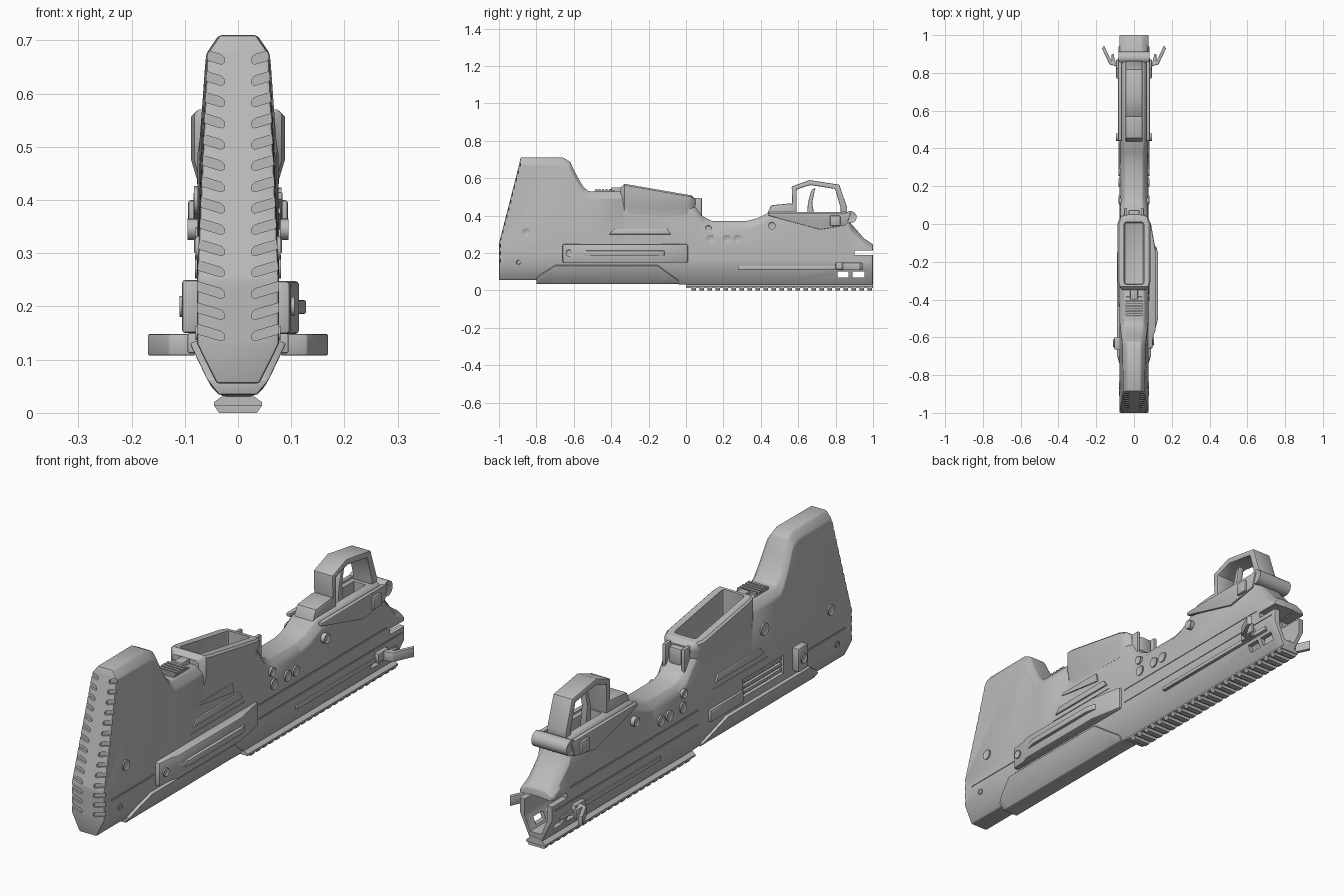
import bpy, bmesh, math
from mathutils import Matrix

cube = bpy.data.objects.get("Cube")
if cube:
    bpy.data.objects.remove(cube, do_unlink=True)

GREY = (0.5, 0.5, 0.5, 1)
grey_material = bpy.data.materials.new("matte grey")
grey_material.use_nodes = True
grey_material.diffuse_color = GREY
grey_material.node_tree.nodes["Principled BSDF"].inputs["Base Color"].default_value = GREY
parts, cutters = [], []


def make(name, bm, bevel=0, cutter=False):
    """Turn a bmesh into a part, or into a hidden cutter."""
    bmesh.ops.recalc_face_normals(bm, faces=bm.faces)
    mesh = bpy.data.meshes.new(name)
    bm.to_mesh(mesh)
    bm.free()
    ob = bpy.data.objects.new(name, mesh)
    bpy.context.collection.objects.link(ob)
    if bevel:
        modifier = ob.modifiers.new("Bevel", 'BEVEL')
        modifier.width, modifier.segments, modifier.limit_method = bevel, 2, 'ANGLE'
    ob.hide_render = cutter
    (cutters if cutter else parts).append(ob)
    return ob


def loft(name, rows, **options):
    """Skin half sections (bottom to top), mirrored across x."""
    bm = bmesh.new()
    rings = [[bm.verts.new(p) for p in row] +
             [bm.verts.new((-x, y, z)) for x, y, z in reversed(row)] for row in rows]
    count = len(rings[0])
    for a, b in zip(rings, rings[1:]):
        for i in range(count):
            j = (i + 1) % count
            bm.faces.new((a[i], a[j], b[j], b[i]))
    for ring in (rings[0], rings[-1]):
        for i in range(count // 2 - 1):
            bm.faces.new((ring[i], ring[i + 1], ring[count - 2 - i], ring[count - 1 - i]))
    return make(name, bm, **options)


def add_prism(bm, outline, axis, start, end):
    """Extrude a flat outline along one axis."""
    place = {'x': lambda u, v, t: (t, u, v), 'y': lambda u, v, t: (u, t, v),
             'z': lambda u, v, t: (u, v, t)}[axis]
    low, high = ([bm.verts.new(place(u, v, t)) for u, v in outline] for t in (start, end))
    bm.faces.new(low)
    bm.faces.new(high)
    for i in range(len(outline)):
        j = (i + 1) % len(outline)
        bm.faces.new((low[i], low[j], high[j], high[i]))


def prism(name, outline, axis, start, end, both=False, **options):
    """One extruded outline, with a twin on the other flank if asked."""
    bm = bmesh.new()
    add_prism(bm, outline, axis, start, end)
    if both and axis == 'x':
        add_prism(bm, outline, axis, -start, -end)
    elif both:
        add_prism(bm, [(-u, v) for u, v in outline], axis, start, end)
    return make(name, bm, **options)


def boxes(name, items, both=False, **options):
    """Boxes given as x, y and z ranges."""
    bm = bmesh.new()
    for x0, x1, y0, y1, z0, z1 in items:
        for side in ((1, -1) if both else (1,)):
            add_prism(bm, [(side * x0, y0), (side * x1, y0), (side * x1, y1), (side * x0, y1)], 'z', z0, z1)
    return make(name, bm, **options)


def pin(name, y, z, radius, reach, sides=(1, -1)):
    """Cross pin with a recessed face on the chosen flanks."""
    bm = bmesh.new()
    for side in sides:
        spot = Matrix.Translation((side * reach / 2, y, z)) @ Matrix.Rotation(side * math.pi / 2, 4, 'Y')
        made = bmesh.ops.create_cone(bm, cap_ends=True, segments=20, radius1=radius, radius2=radius,
                                     depth=reach, matrix=spot)
        faces = {face for vert in made["verts"] for face in vert.link_faces}
        caps = [f for f in faces if len(f.verts) > 4 and f.calc_center_median().x * side > reach / 2]
        bmesh.ops.inset_region(bm, faces=caps, thickness=radius * .35, depth=-.004)
    return make(name, bm)


def cut(ob, *tools):
    for tool in tools:
        modifier = ob.modifiers.new("Cut", 'BOOLEAN')
        modifier.operation, modifier.solver, modifier.object = 'DIFFERENCE', 'EXACT', tool


# Main body: y, forward lean of the top, top height, shoulder half width, bottom height
stations = [
    (-1, .115, .71, .058, .055), (-.72, .06, .71, .06, .055), (-.66, .04, .69, .062, .055),
    (-.6, .015, .62, .067, .05), (-.55, 0, .555, .072, .045), (-.52, 0, .53, .076, .045),
    (-.34, 0, .53, .076, .045), (-.33, 0, .47, .074, .045), (.03, 0, .47, .072, .03),
    (.06, 0, .44, .07, .03), (.09, 0, .395, .07, .03), (.14, 0, .37, .07, .03),
    (.32, 0, .37, .07, .03), (.38, 0, .385, .072, .03), (.45, 0, .42, .076, .03),
    (.86, 0, .42, .076, .03), (.88, 0, .36, .072, .03), (.95, 0, .28, .066, .03),
    (1, 0, .245, .066, .03)]
rows = []
for y, lean, top, shoulder, bottom in stations:
    drop = min(.035, (top - .2) * .3)
    half = [(.018 + bottom * .4, bottom), (.077, .13), (.077, min(.25, top - drop - .01)),
            (shoulder, top - drop), (shoulder - .024, top)]
    rows.append([(x, y + lean * min(1, max(0, (z - .25) / .45)), z) for x, z in half])
body = loft("main_body", rows, bevel=.006)

# Flared magazine well
rows = []
for y, top, width in ((-.35, .55, .06), (-.33, .57, .082), (-.3, .565, .088), (0, .513, .088),
                      (.03, .508, .078), (.05, .49, .055)):
    rows.append([(width * .84, y, .4), (width * .88, y, .44), (width, y, .475),
                 (width, y, top - .008), (width - .008, y, top)])
well = loft("magazine_well", rows)

# Cutters: magazine cavity, front opening, slots, seams and trigger slot
cavity = boxes("well_cutter", [(-.052, .052, -.32, .01, .2, .7)], bevel=.012, cutter=True)
opening = loft("opening_cutter", [[(.025, y, .06), (.052, y, .12), (.052, y, .19), (.03, y, .215)]
                                  for y in (.78, 1.05)], cutter=True)
slots = boxes("slot_cutter", [(-.2, .2, .9, 1.05, .188, .212), (-.2, .2, .81, .87, .07, .1),
                              (-.2, .2, .89, .955, .07, .1)], cutter=True)
seams = boxes("seam_cutter", [(.074, .1, start, end, z, z + .006) for start, end, z in (
    (.03, .88, .222), (.03, .98, .163), (-.95, -.67, .195), (-.43, -.07, .274))], both=True, cutter=True)
trigger_slot = boxes("trigger_slot_cutter", [(-.028, .028, .6, .81, .36, .5)], cutter=True)
port = boxes("port_cutter", [(-.1, -.062, -.54, -.27, .165, .24)], cutter=True)

# Pad grooves: pills open to the side of the shoulder pad
bm = bmesh.new()
radius, inner = .009, .034
arc = [(inner + radius * math.cos(a), radius * math.sin(a))
       for a in (math.pi * (.5 + k / 6) for k in range(7))]
for i in range(14):
    z = .145 + .04 * i
    y = -1 + max(0, z - .25) * .256
    for side in (-1, 1):
        pill = arc + [(.1, -radius), (.1, radius)]
        outline = [(side * u, z + v + (u - inner) * .3) for u, v in pill]
        add_prism(bm, outline, 'y', y - .03, y + .008)
grooves = make("pad_groove_cutter", bm, cutter=True)
cut(body, cavity, opening, slots, seams, trigger_slot, port, grooves)
cut(well, cavity)

# Lower cover wrapped round the keel
rows = []
for y, top in ((-.8, .065), (-.77, .09), (-.7, .135), (-.15, .135), (-.09, .09), (-.04, .055)):
    x = .04 + (top - .035) * .47
    rows.append([(.036, y, .034), (x + .004, y, top - .004), (x - .008, y, top)])
loft("lower_cover", rows, bevel=.004)

# Accessory rail with teeth
rail_side = [(.045, .013), (.045, .02), (.024, .036), (.024, .05)]
prism("rail_core", rail_side + [(-x, z) for x, z in reversed(rail_side)], 'y', 0, 1)
bm = bmesh.new()
for i in range(23):
    y = .03 + i * .0428
    add_prism(bm, [(-.036, 0), (.036, 0), (.045, .014), (-.045, .014)], 'y', y, y + .024)
make("rail_teeth", bm)

# Left flank: bolt cover with rib and end boss
prism("bolt_cover", [(.06, -.66), (.098, -.66), (.103, -.59), (.115, -.56), (.115, -.14), (.088, .01),
                     (.06, .01)], 'z', .148, .248, bevel=.008)
prism("bolt_cover_rib", [(.09, -.57), (.112, -.56), (.128, -.5), (.128, -.16), (.118, -.12), (.09, -.1)],
      'z', .186, .212, bevel=.004)
pin("bolt_cover_boss", -.625, .2, .018, .106, sides=(1,))

# Right flank: block, port ribs and sliding cover
boxes("side_block", [(-.105, -.07, -.665, -.6, .15, .25)], bevel=.006)
pin("side_block_boss", -.632, .2, .02, .11, sides=(-1,))
boxes("port_ribs", [(-.074, -.06, -.53, -.28, z, z + .012) for z in (.175, .198, .221)])
boxes("port_cover", [(-.088, -.07, -.26, -.04, .15, .2)], bevel=.005)

# Raised flank panels
prism("flank_panel", [(-.41, .3), (-.08, .3), (-.1, .328), (-.385, .328)], 'x', .07, .083,
      both=True, bevel=.003)
prism("flank_strip", [(-.37, .375), (-.14, .345), (-.15, .385), (-.36, .385)], 'x', .07, .08)

# Pins
pin("stock_pin", -.855, .31, .022, .08)
pin("stock_toe_pin", -.895, .15, .013, .08)
pin("upper_pin", -.41, .4, .026, .083, sides=(-1,))
for label, y in (("rear", .13), ("middle", .22), ("front", .275)):
    pin(label + "_grip_pin", y, .275, .022, .081)
pin("neck_pin", .12, .33, .018, .08)
pin("pivot_pin", .46, .345, .02, .095)

# Magazine catch and bolt release
boxes("magazine_catch", [(-.03, .03, .03, .075, .41, .485)], bevel=.008)
boxes("catch_ribs", [(.036, .052, .03, .085, .39, .495)], both=True, bevel=.005)
boxes("release_base", [(-.045, .045, -.49, -.385, .52, .534)], bevel=.003)
boxes("release_lever", [(-.02, .02, -.4, -.34, .52, .55)], bevel=.003)
boxes("release_ribs", [(-.045, .045, y, y + .011, .53, .543) for y in (-.485 + i * .018 for i in range(5))])

# Trigger guard, trigger and mount
guard_outer = [(.57, .41), (.565, .555), (.66, .59), (.82, .565), (.862, .44), (.862, .41)]
guard_inner = [(.827, .41), (.827, .44), (.797, .543), (.665, .563), (.592, .54), (.592, .41)]
prism("trigger_guard", guard_outer + guard_inner, 'x', -.045, .045, bevel=.005)
prism("guard_foot", [(.43, .4), (.455, .455), (.555, .465), (.58, .46), (.58, .4)], 'x', -.045, .045,
      bevel=.005)
prism("trigger", [(.645, .37), (.69, .37), (.675, .47), (.692, .55), (.67, .535), (.652, .47)],
      'x', -.014, .014, bevel=.004)

# Front bracket, latch and hinge
prism("front_bracket", [(.44, .415), (.44, .4), (.72, .325), (.86, .35), (.88, .415)], 'x', .065, .084,
      both=True, bevel=.004)
boxes("bracket_latch", [(.07, .094, .77, .825, .345, .4)], both=True, bevel=.006)
pin("hinge", .88, .392, .032, .082)

# Slide rods and flared levers
boxes("slide_rod", [(.06, .082, .28, .94, .112, .13)], both=True, bevel=.003)
boxes("lever_mount", [(.06, .095, .8, .87, .112, .15)], both=True, bevel=.004)
prism("side_lever", [(.08, .83), (.13, .845), (.17, .93), (.158, .945), (.148, .92), (.118, .862),
                     (.118, .9), (.108, .9), (.1, .86), (.08, .86)], 'z', .108, .148, both=True, bevel=.003)

# Bake modifiers, drop cutters, smooth rounded areas
bpy.context.view_layer.update()
graph = bpy.context.evaluated_depsgraph_get()
baked = [(ob, bpy.data.meshes.new_from_object(ob.evaluated_get(graph))) for ob in parts]
for ob, mesh in baked:
    ob.modifiers.clear()
    ob.data = mesh
    mesh.materials.clear()
    mesh.materials.append(grey_material)
    mesh.polygons.foreach_set("material_index", [0] * len(mesh.polygons))
    mesh.polygons.foreach_set("use_smooth", [True] * len(mesh.polygons))
    mesh.set_sharp_from_angle(angle=math.radians(30))
for tool in cutters:
    bpy.data.objects.remove(tool, do_unlink=True)
